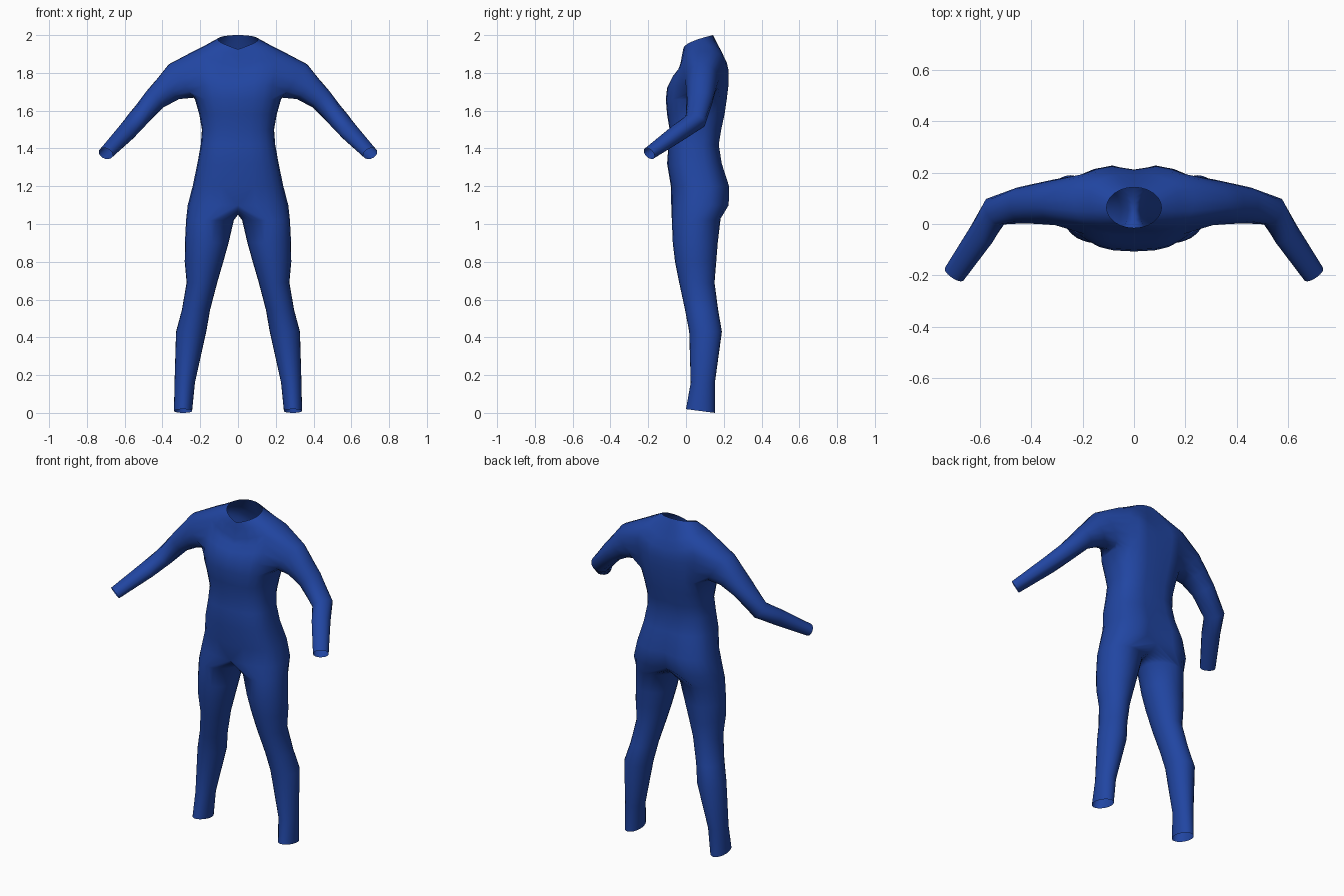
import bpy, bmesh
from math import sin, cos, pi, atan2
from mathutils import Vector

if "Cube" in bpy.data.objects:
    bpy.data.objects.remove(bpy.data.objects["Cube"])

SEG = 12          # segments in half a torso ring (front centre -> side -> back centre)
A0, A1 = 3, 9     # torso columns covered by the armhole
R0, R1 = 6, 10    # torso rows covered by the armhole

bm = bmesh.new()


def power(v, p=0.77):
    return (abs(v) ** p) * (1 if v >= 0 else -1)


def bridge(lo, hi, closed=True, skip=()):
    n = len(lo)
    for i in range(n if closed else n - 1):
        if i not in skip:
            j = (i + 1) % n
            bm.faces.new((lo[i], lo[j], hi[j], hi[i]))


def half_ring(z, lift, w, yf, yb, groove, collar=False):
    yc, h = (yf + yb) / 2, (yb - yf) / 2
    ring = []
    for i in range(SEG + 1):
        a = -pi / 2 + pi * i / SEG
        p = 1.0 if collar else 0.77
        x = 0 if i in (0, SEG) else w * power(cos(a), p)
        y = yc + h * power(sin(a), p) - (groove if i == SEG else 0)
        zz = z + lift * (sin(pi / 2 * i / SEG) if collar else cos(a))
        ring.append(bm.verts.new((x, y, zz)))
    return ring


# Torso: z, side lift, half width, front y, back y, spine groove
torso = [
    (1.10, 0, .266, -.078, .230, .035),
    (1.20, 0, .240, -.080, .232, .025),
    (1.32, 0, .215, -.100, .193, .010),
    (1.42, 0, .197, -.093, .177, .008),
    (1.50, 0, .191, -.087, .190, .010),
    (1.58, 0, .205, -.100, .208, .012),
    (1.66, 0, .228, -.107, .220, .015),
    (1.72, .02, .240, -.100, .228, .018),
    (1.77, .04, .250, -.075, .230, .018),
    (1.80, .065, .250, -.045, .228, .018),
    (1.83, .085, .235, -.032, .220, .015),
    (1.89, .055, .175, -.022, .195, .005),
]
rows = [half_ring(*t) for t in torso]
rows.append(half_ring(1.925, .075, .107, -.015, .143, 0, collar=True))
for r in range(len(rows) - 1):
    hole = range(A0, A1) if R0 <= r < R1 else ()
    bridge(rows[r], rows[r + 1], closed=False, skip=hole)

# Leg: starts from the hip ring closed by the crotch curve
hip = rows[0]
inner = []
for i in range(1, SEG):
    t = i / SEG
    y = hip[SEG].co.y * (1 - t) + hip[0].co.y * t
    inner.append(bm.verts.new((0, y, 1.10 - .05 * sin(pi * t) ** .6)))
upper = hip + inner
leg = [  # z, inner x, outer x, front y, back y
    (1.02, .022, .275, -.075, .182),
    (.90, .050, .281, -.070, .168),
    (.80, .078, .282, -.058, .160),
    (.69, .110, .272, -.036, .151),
    (.545, .148, .297, -.005, .170),
    (.43, .168, .328, .017, .190),
    (.16, .228, .336, .025, .153),
    (.01, .243, .339, .000, .153),
]
for z, xi, xo, yf, yb in leg:
    lower = []
    for i in range(2 * SEG):
        a = -pi / 2 + pi * i / SEG
        tilt = -.01 * sin(a) if z < .1 else 0
        lower.append(bm.verts.new(((xi + xo) / 2 + (xo - xi) / 2 * cos(a),
                                   (yf + yb) / 2 + (yb - yf) / 2 * sin(a), z + tilt)))
    bridge(lower, upper)
    upper = lower

# Sleeve: follows the armhole loop out to the wrist
loop = [rows[R0][i] for i in range(A0, A1)]
loop += [rows[r][A1] for r in range(R0, R1)]
loop += [rows[R1][i] for i in range(A1, A0, -1)]
loop += [rows[r][A0] for r in range(R1, R0, -1)]
mid = sum((v.co for v in loop), Vector()) / len(loop)
angles = [atan2((v.co.z - mid.z) / .12, (v.co.y - mid.y) / .11) for v in loop]
sleeve = [  # centre, axis, half depth, half height
    ((.300, .085, 1.757), (.8, 0, -.6), .090, .112),
    ((.370, .080, 1.715), (.68, 0, -.73), .080, .080),
    ((.440, .073, 1.660), (.68, -.1, -.70), .071, .062),
    ((.540, .050, 1.545), (.6, -.4, -.65), .060, .052),
    ((.592, -.038, 1.485), (.17, -.22, -.17), .053, .047),
    ((.700, -.195, 1.373), (.165, -.24, -.17), .044, .034),
]
for c, d, rd, rh in sleeve:
    d = Vector(d).normalized()
    u = Vector((0, 0, 1)).cross(d).normalized()
    v = d.cross(u)
    ring = [bm.verts.new(Vector(c) + u * rd * cos(a) + v * rh * sin(a)) for a in angles]
    bridge(loop, ring)
    loop = ring

# Finished garment, mirrored to the other side
for f in bm.faces:
    f.smooth = True
mesh = bpy.data.meshes.new("bodysuit")
bm.to_mesh(mesh)
bm.free()
suit = bpy.data.objects.new("bodysuit", mesh)
bpy.context.collection.objects.link(suit)
mirror = suit.modifiers.new("mirror", 'MIRROR')
mirror.use_clip = True
mirror.merge_threshold = .001

blue = bpy.data.materials.new("blue_fabric")
blue.diffuse_color = (.015, .06, .36, 1)
blue.use_nodes = True
blue.node_tree.nodes["Principled BSDF"].inputs["Base Color"].default_value = blue.diffuse_color
mesh.materials.append(blue)
